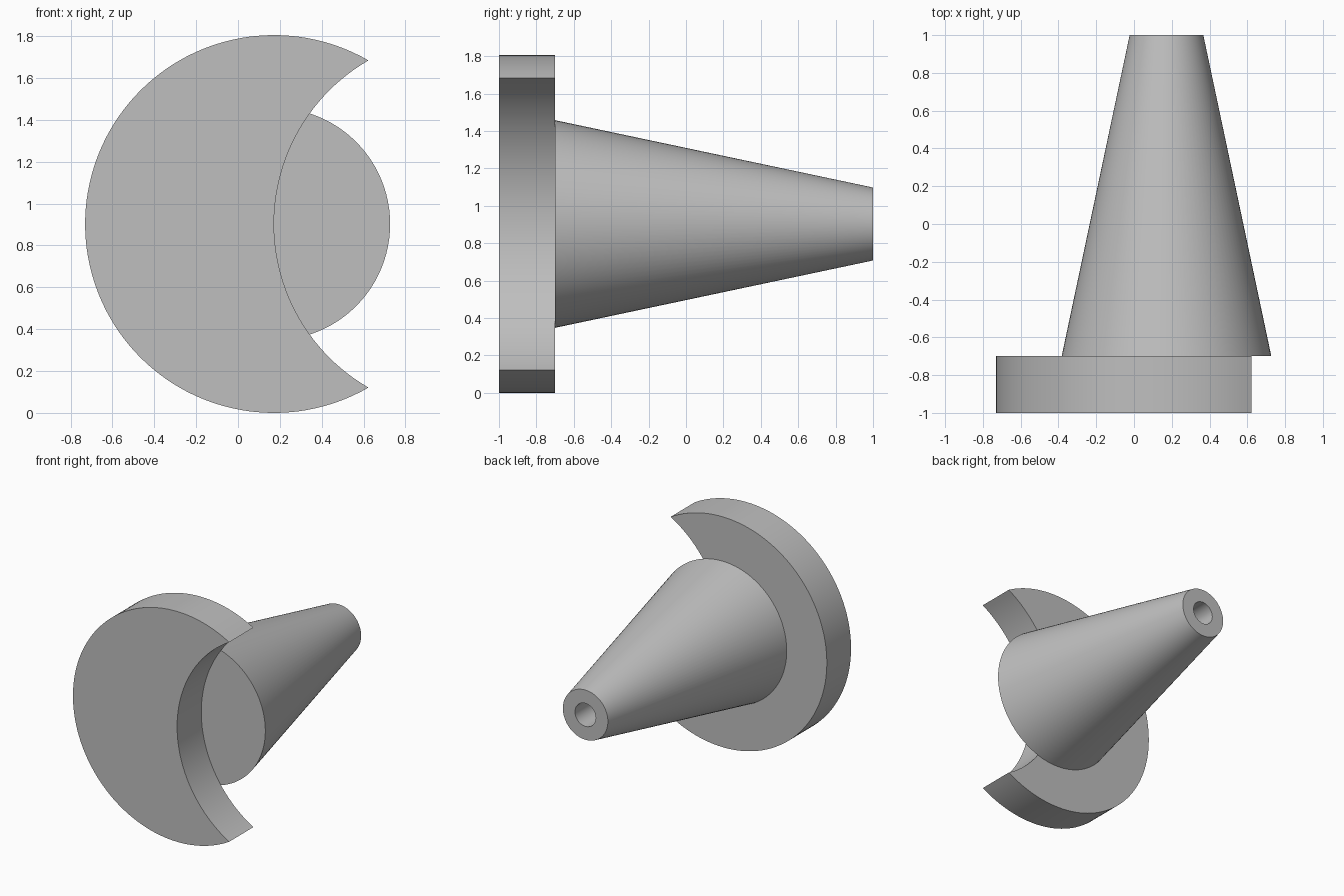
import bpy
import bmesh
from math import cos, sin, radians, pi

cube = bpy.data.objects.get("Cube")
if cube:
    bpy.data.objects.remove(cube, do_unlink=True)

AXIS_X, R = 0.172, 0.9025      # shared axis and crescent radius
AXIS_Z = R
FRONT, SEAT, BACK = -1.0, -0.7, 1.0

grey = bpy.data.materials.new("plain grey")
grey.use_nodes = True
colour = (0.52, 0.52, 0.52, 1)
grey.diffuse_color = colour
grey.node_tree.nodes["Principled BSDF"].inputs["Base Color"].default_value = colour


def finish(name, bm):
    """Turn a bmesh into a smooth-shaded object with sharp rims."""
    bmesh.ops.recalc_face_normals(bm, faces=bm.faces[:])
    mesh = bpy.data.meshes.new(name)
    bm.to_mesh(mesh)
    bm.free()
    mesh.materials.append(grey)
    obj = bpy.data.objects.new(name, mesh)
    bpy.context.collection.objects.link(obj)
    bpy.ops.object.select_all(action='DESELECT')
    obj.select_set(True)
    bpy.context.view_layer.objects.active = obj
    bpy.ops.object.shade_smooth_by_angle(angle=radians(30))
    return obj


def arc(cx, start, end, steps):
    """Points on a circle of radius R, in the x-z plane."""
    angles = [radians(start + (end - start) * i / steps) for i in range(steps + 1)]
    return [(cx + R * cos(a), FRONT, AXIS_Z + R * sin(a)) for a in angles]


# Crescent plate: outer arc, then an equal arc shifted by one radius
bm = bmesh.new()
outline = arc(AXIS_X, 60, 300, 96) + arc(AXIS_X + R, 240, 120, 48)[1:-1]
face = bm.faces.new([bm.verts.new(p) for p in outline])
moved = bmesh.ops.extrude_face_region(bm, geom=[face])["geom"]
bmesh.ops.translate(bm, vec=(0, SEAT - FRONT, 0),
                    verts=[v for v in moved if isinstance(v, bmesh.types.BMVert)])
finish("crescent_plate", bm)

# Tapered stem with a blind bore in its narrow end: (radius, y) profile
bm = bmesh.new()
profile = [(0, SEAT), (0.555, SEAT), (0.195, BACK), (0.09, BACK),
           (0.09, 0.2), (0, 0.2)]
verts = [bm.verts.new((AXIS_X + r, y, AXIS_Z)) for r, y in profile]
edges = [bm.edges.new(pair) for pair in zip(verts, verts[1:])]
bmesh.ops.spin(bm, geom=verts + edges, cent=(AXIS_X, 0, AXIS_Z), axis=(0, 1, 0),
               angle=2 * pi, steps=96, use_merge=True)
bmesh.ops.remove_doubles(bm, verts=bm.verts[:], dist=0.0001)
finish("tapered_stem", bm)
